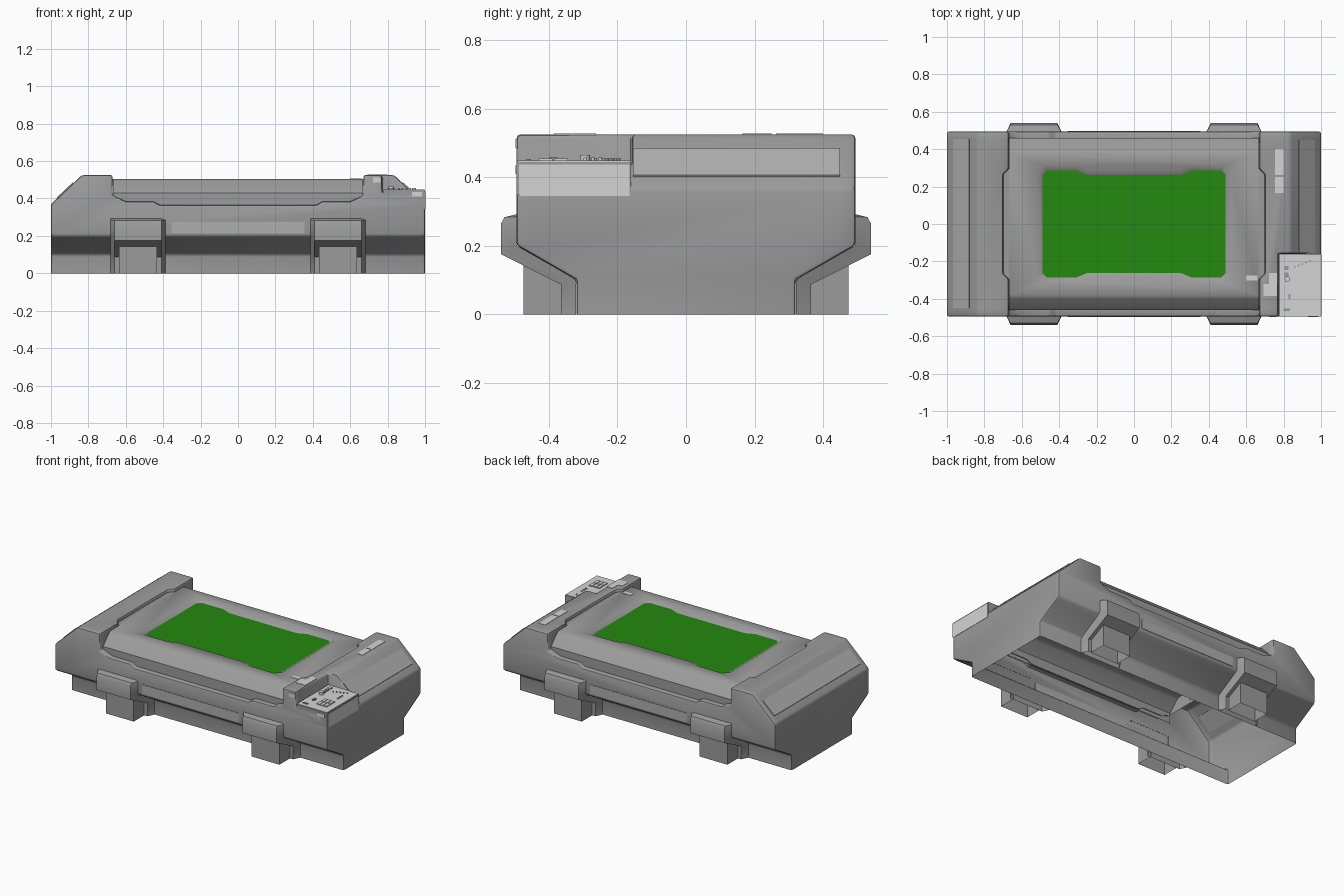
import bpy, bmesh, math
from mathutils import Vector

if "Cube" in bpy.data.objects:
    bpy.data.objects.remove(bpy.data.objects["Cube"])


def material(name, rgb):
    m = bpy.data.materials.new(name)
    m.use_nodes = True
    m.diffuse_color = (*rgb, 1)
    m.node_tree.nodes["Principled BSDF"].inputs["Base Color"].default_value = (*rgb, 1)
    return m


GREY = material("casing grey", (0.33, 0.33, 0.33))
STRIPE = material("stripe grey", (0.43, 0.43, 0.43))
PALE = material("panel pale grey", (0.66, 0.66, 0.66))
GREEN = material("window green", (0.018, 0.25, 0.005))


def place(axis, a, b, d):
    return {"X": (d, a, b), "Y": (a, d, b), "Z": (a, b, d)}[axis]


def new_object(name, bm, mat):
    bmesh.ops.recalc_face_normals(bm, faces=bm.faces)
    mesh = bpy.data.meshes.new(name)
    bm.to_mesh(mesh)
    bm.free()
    mesh.materials.append(mat)
    ob = bpy.data.objects.new(name, mesh)
    bpy.context.scene.collection.objects.link(ob)
    return ob


def loft(name, rings, mat=GREY, caps=True, closed=True):
    """Skin a list of equal rings of 3D points."""
    bm = bmesh.new()
    rows = [[bm.verts.new(p) for p in r] for r in rings]
    n = len(rows[0])
    for lower, upper in zip(rows, rows[1:]):
        for i in range(n if closed else n - 1):
            j = (i + 1) % n
            bm.faces.new((lower[i], lower[j], upper[j], upper[i]))
    if caps:
        bm.faces.new(rows[0])
        bm.faces.new(rows[-1])
    return new_object(name, bm, mat)


def prism(name, axis, pts, lo, hi, mat=GREY, caps=True):
    return loft(name, [[place(axis, a, b, d) for a, b in pts] for d in (lo, hi)], mat, caps)


def box(name, x, y, z, mat=GREY):
    return prism(name, "Z", [(x[0], y[0]), (x[1], y[0]), (x[1], y[1]), (x[0], y[1])], *z, mat)


def mirrored(half):
    return half + [(-a, b) for a, b in reversed(half)]


def four_way(quarter):
    right = quarter + [(a, -b) for a, b in reversed(quarter)]
    return right + [(-a, b) for a, b in reversed(right)]


def carve(ob, cutters, bevel):
    """Subtract the cutters, round the edges and bake the result."""
    for c in cutters:
        c.hide_render = True
        mod = ob.modifiers.new("cut", "BOOLEAN")
        mod.operation, mod.solver, mod.object = "DIFFERENCE", "EXACT", c
    if bevel:
        mod = ob.modifiers.new("round", "BEVEL")
        mod.width, mod.segments = bevel, 2
        mod.limit_method, mod.angle_limit = "ANGLE", math.radians(28)
    bpy.context.view_layer.update()
    graph = bpy.context.evaluated_depsgraph_get()
    mesh = bpy.data.meshes.new_from_object(ob.evaluated_get(graph))
    ob.modifiers.clear()
    ob.data = mesh
    for c in cutters:
        bpy.data.objects.remove(c)


def trim(ob, planes, unwanted):
    """Split along planes (point, normal, clear below), then drop faces by rule."""
    bm = bmesh.new()
    bm.from_mesh(ob.data)
    for co, no, clear in planes:
        bmesh.ops.bisect_plane(bm, geom=bm.verts[:] + bm.edges[:] + bm.faces[:],
                               plane_co=co, plane_no=no, clear_inner=clear)
    bm.normal_update()
    drop = [f for f in bm.faces if unwanted(f.calc_center_median(), f.normal)]
    bmesh.ops.delete(bm, geom=drop, context="FACES")
    bm.to_mesh(ob.data)
    bm.free()


def smooth(ob):
    for p in ob.data.polygons:
        p.use_smooth = True
    ob.data.set_sharp_from_angle(angle=math.radians(35))


# Casing: one extruded section, cut for the lid, sloped ends and control panel
casing = prism("casing", "X", mirrored([(0.32, -0.1), (0.32, 0.1), (0.495, 0.2), (0.495, 0.525)]), -1, 1)
notch = four_way([(0.67, 0.295), (0.70, 0.265)])
lid_gap = mirrored([(0.42, 0.365), (0.45, 0.385), (0.6, 0.385), (0.67, 0.415), (0.67, 0.7)])
slope = [(1.05, 0.323), (0.8, 0.5575), (1.05, 0.65)]
carve(casing, [
    prism("lid_gap_cutter", "Y", lid_gap, -0.7, 0.7),
    prism("notch_cutter", "Z", notch, 0.45, 0.7),
    prism("right_slope_cutter", "Y", slope, -0.7, 0.7),
    prism("left_slope_cutter", "Y", [(-x, z) for x, z in slope], -0.7, 0.7),
    box("panel_cutter", (0.77, 1.1), (-0.7, -0.158), (0.43, 0.7)),
], 0.012)
trim(casing, [((0, 0, 0), (0, 0, 1), True),
              ((0, 0.455, 0), (0, 1, 0), False),
              ((0, -0.455, 0), (0, 1, 0), False)],
     lambda c, n: abs(c.x) < 0.7 and abs(c.y) < 0.455 and 0.34 < c.z < 0.47 and n.z > 0.4)
smooth(casing)

# Lid with a tapered window recess, open underneath
lid = prism("lid", "X", mirrored([(0.46, 0.36), (0.46, 0.43), (0.4, 0.493), (0.38, 0.505)]), -0.668, 0.668)
glass = four_way([(0.25, 0.262), (0.31, 0.287), (0.465, 0.287), (0.49, 0.262)])
rim = four_way([(0.24, 0.287), (0.3, 0.313), (0.48, 0.313), (0.517, 0.275)])
recess = loft("recess_cutter", [[(x, y, 0.488) for x, y in glass],
                                [(x, y, 0.505) for x, y in rim],
                                [(x, y, 0.55) for x, y in rim]])
carve(lid, [recess], 0)
trim(lid, [], lambda c, n: n.z < -0.9 or abs(n.x) > 0.9 and abs(c.x) > 0.66
     or n.z > 0.9 and c.z < 0.49)
smooth(lid)

# Window
bm = bmesh.new()
bm.faces.new([bm.verts.new((x, y, 0.488)) for x, y in glass])
window = new_object("window", bm, GREEN)
if window.data.polygons[0].normal.z < 0:
    window.data.flip_normals()

# Lid tabs that sit in the end notches
for name, s in (("left_lid_tab", 1), ("right_lid_tab", -1)):
    prism(name, "Z", [(s * 0.665, -0.293), (s * 0.67, -0.293), (s * 0.699, -0.265),
                      (s * 0.699, 0.265), (s * 0.67, 0.293), (s * 0.665, 0.293)], 0.47, 0.504)

# Leg covers wrapping the casing, with a foot under each
wrap = [((0.494, 0.292), (0.494, 0.292)), ((0.53, 0.283), (0.494, 0.285)),
        ((0.54, 0.265), (0.494, 0.265)), ((0.54, 0.175), (0.494, 0.2)),
        ((0.365, 0.087), (0.321, 0.1)), ((0.365, 0), (0.321, 0))]
foot_section = [(0.475, 0), (0.475, 0.15), (0.36, 0.09), (0.36, 0)]
for side, sx in (("left", 1), ("right", -1)):
    for end, sy in (("front", -1), ("back", 1)):
        mid = sx * 0.535
        rows = []
        for (yo, zo), (yi, zi) in wrap:
            rows.append([(mid - 0.147, sy * yi, zi), (mid - 0.125, sy * yo, zo),
                         (mid + 0.125, sy * yo, zo), (mid + 0.147, sy * yi, zi)])
        cover = loft(f"{end}_{side}_leg_cover", rows, caps=False, closed=False)
        if sum((p.normal.y * sy for p in cover.data.polygons)) < 0:
            cover.data.flip_normals()
        smooth(cover)
        foot = prism(f"{end}_{side}_foot", "X", [(sy * y, z) for y, z in foot_section],
                     mid - 0.102, mid + 0.102)
        trim(foot, [], lambda c, n: n.z < -0.9)

# Stripes on the sloped ends and on the front and back
band = [(0.965, 0.4), (0.88, 0.48), (0.883, 0.486), (0.968, 0.406)]
prism("left_end_stripe", "Y", band, -0.155, 0.45, STRIPE)
prism("right_end_stripe", "Y", [(-x, z) for x, z in band], -0.45, 0.455, STRIPE)
for name, y in (("front_stripe", -0.495), ("back_stripe", 0.495)):
    box(name, (-0.355, 0.355), (y - 0.003, y + 0.003), (0.213, 0.275), STRIPE)

# Control panel
box("panel_base", (0.775, 1), (-0.495, -0.16), (0.35, 0.445))
box("panel_face", (0.777, 0.998), (-0.492, -0.162), (0.444, 0.449), PALE)
box("panel_side_plate", (0.998, 1.002), (-0.488, -0.165), (0.345, 0.437), PALE)
TOP = 0.449
for i in range(2):
    for j in range(3):
        x, y = 0.878 + j * 0.026, -0.39 + i * 0.045
        box(f"key_{i}_{j}", (x, x + 0.022), (y - 0.04, y), (TOP, TOP + 0.006), PALE)
for i in range(3):
    y = -0.19 - i * 0.035
    box(f"switch_{i}", (0.805, 0.827), (y - 0.02, y), (TOP, TOP + 0.006), GREY if i else PALE)
box("selector", (0.825, 0.838), (-0.4, -0.375), (TOP, TOP + 0.008), GREY)
box("slot", (0.8, 0.835), (-0.465, -0.452), (TOP, TOP + 0.004), GREY)


def knob(name, x, y, r, h, mat):
    ring = [(x + r * math.cos(k * math.pi / 6), y + r * math.sin(k * math.pi / 6)) for k in range(12)]
    smooth(prism(name, "Z", ring, TOP, TOP + h, mat))


knob("stop_button", 0.82, -0.295, 0.015, 0.016, PALE)
for k in range(5):
    knob(f"indicator_{k}", 0.86 + k * 0.02, -0.23 + 0.008 * k, 0.005, 0.005, GREY)
for k in range(3):
    knob(f"lamp_{k}", 0.94, -0.25 - 0.022 * k, 0.005, 0.008, PALE)

# Small labels
for i, (x, y, z) in enumerate([
        ((0.755, 0.8), (0.165, 0.25), 0.525), ((0.755, 0.8), (0.262, 0.4), 0.525),
        ((0.722, 0.765), (-0.385, -0.262), 0.525), ((0.692, 0.722), (-0.385, -0.32), 0.525),
        ((0.6, 0.66), (-0.302, -0.275), 0.505)]):
    box(f"top_label_{i}", x, y, (z - 0.002, z + 0.002), PALE)
box("front_label", (0.722, 0.762), (-0.498, -0.492), (0.485, 0.512), PALE)
box("panel_front_label", (0.93, 0.985), (-0.498, -0.492), (0.41, 0.435), PALE)
